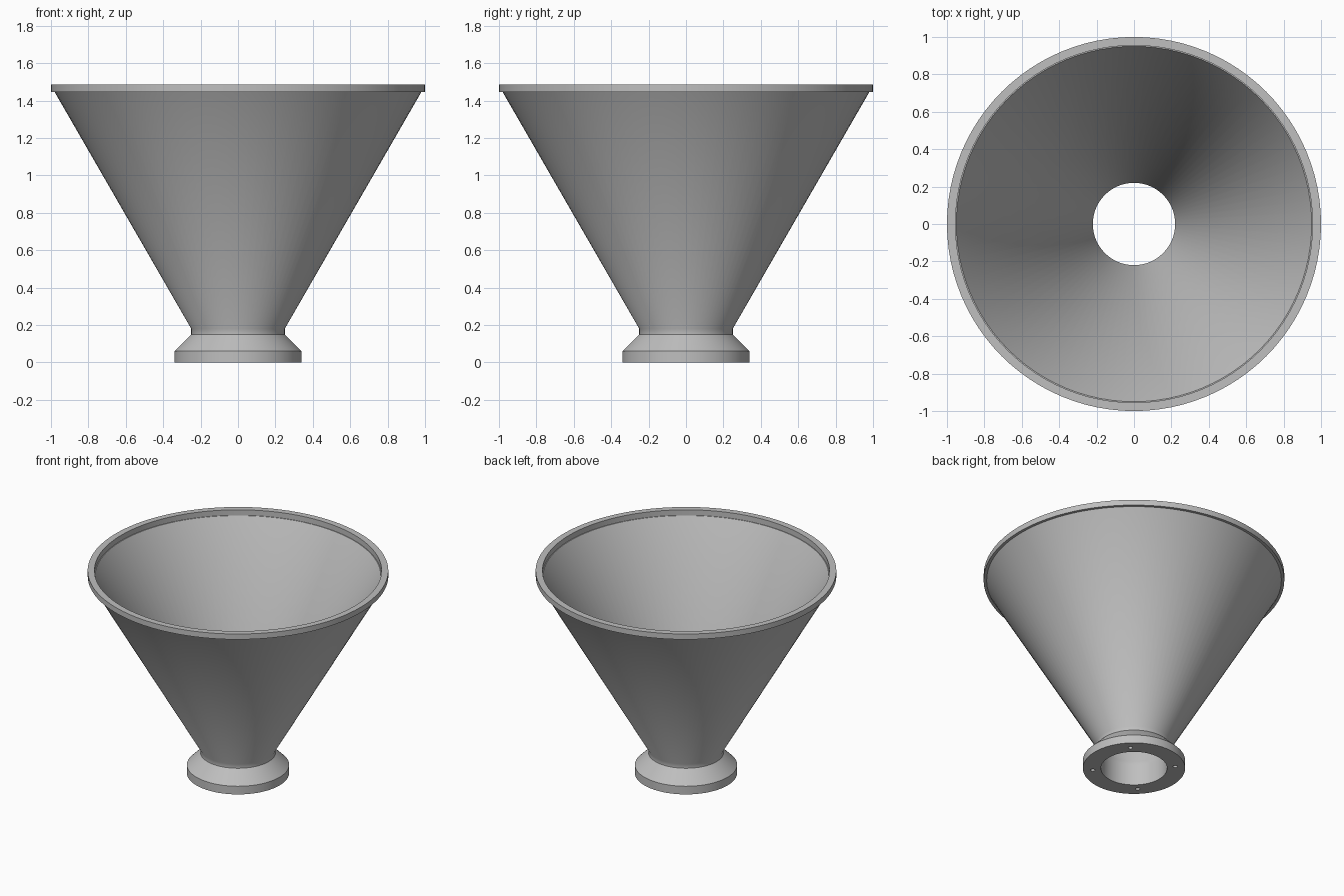
import bpy, bmesh, math
from mathutils import Vector

SEGMENTS = 96

cube = bpy.data.objects.get("Cube")
if cube:
    bpy.data.objects.remove(cube, do_unlink=True)

# Single plain grey finish
grey = bpy.data.materials.new("light grey")
grey.use_nodes = True
colour = (0.52, 0.52, 0.52, 1)
grey.diffuse_color = colour
grey.node_tree.nodes["Principled BSDF"].inputs["Base Color"].default_value = colour


def make_object(name, bm):
    bmesh.ops.recalc_face_normals(bm, faces=bm.faces)
    mesh = bpy.data.meshes.new(name)
    bm.to_mesh(mesh)
    bm.free()
    mesh.materials.append(grey)
    obj = bpy.data.objects.new(name, mesh)
    bpy.context.collection.objects.link(obj)
    return obj


def select_only(obj):
    bpy.ops.object.select_all(action="DESELECT")
    obj.select_set(True)
    bpy.context.view_layer.objects.active = obj


def smooth(obj):
    select_only(obj)
    bpy.ops.object.shade_smooth_by_angle(angle=math.radians(35))


def lathe(name, profile):
    """Revolve a closed (radius, height) profile around z."""
    bm = bmesh.new()
    verts = [bm.verts.new((r, 0, z)) for r, z in profile]
    edges = [bm.edges.new((verts[i - 1], v)) for i, v in enumerate(verts)]
    bmesh.ops.spin(bm, geom=verts + edges, cent=(0, 0, 0), axis=(0, 0, 1),
                   angle=math.tau, steps=SEGMENTS, use_merge=False)
    bmesh.ops.remove_doubles(bm, verts=bm.verts, dist=0.0001)
    return make_object(name, bm)


# Thin conical shell with a short straight neck
cone = lathe("funnel_cone", [(0.25, 0.15), (0.25, 0.18), (0.98, 1.445),
                             (0.95, 1.445), (0.22, 0.18), (0.22, 0.15)])

# Flat band around the mouth
rim = lathe("top_rim", [(0.955, 1.445), (1.0, 1.445), (1.0, 1.485), (0.955, 1.485)])

# Mounting flange with a sloped shoulder
flange = lathe("base_flange", [(0.22, 0), (0.34, 0), (0.34, 0.06),
                               (0.25, 0.15), (0.22, 0.15)])

# Four blind bolt holes in the underside
bm = bmesh.new()
for i in range(4):
    angle = math.radians(45 + 90 * i)
    hole = bmesh.ops.create_cone(bm, cap_ends=True, segments=16,
                                 radius1=0.015, radius2=0.015, depth=0.12)
    bmesh.ops.translate(bm, verts=hole["verts"],
                        vec=Vector((0.275 * math.cos(angle), 0.275 * math.sin(angle), 0)))
cutter = make_object("bolt_hole_cutter", bm)
cutter.hide_render = True
cut = flange.modifiers.new("bolt_holes", "BOOLEAN")
cut.operation = "DIFFERENCE"
cut.solver = "EXACT"
cut.object = cutter
select_only(flange)
bpy.ops.object.modifier_apply(modifier=cut.name)
bpy.data.objects.remove(cutter, do_unlink=True)

for part in (cone, rim, flange):
    smooth(part)
